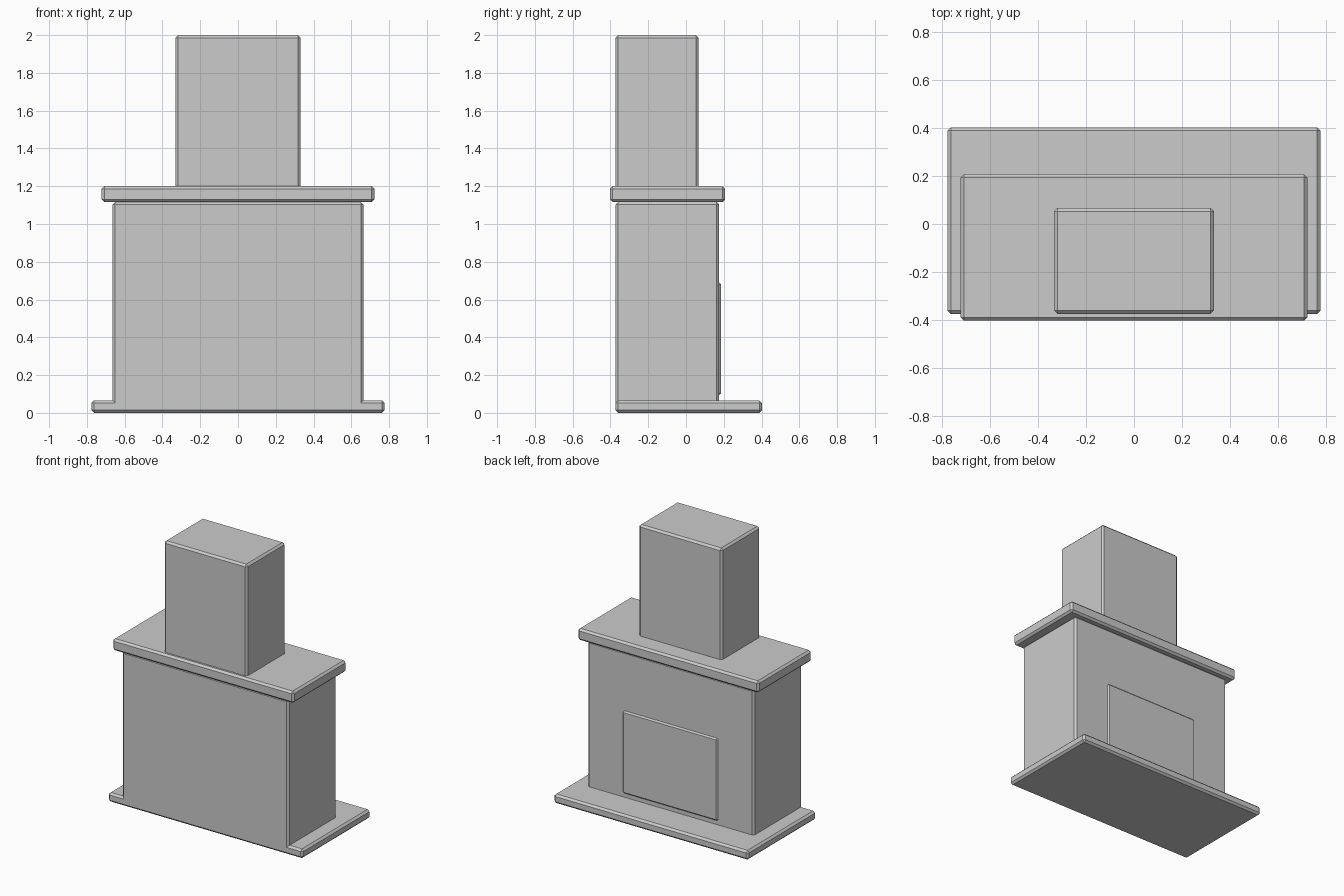
import bpy

if "Cube" in bpy.data.objects:
    bpy.data.objects.remove(bpy.data.objects["Cube"])


def slab(name, x_half, y_min, y_max, z_min, z_max, bevel=0.014):
    """Box centred on x with a single-segment chamfer on every edge."""
    bpy.ops.mesh.primitive_cube_add(
        size=1, location=(0, (y_min + y_max) / 2, (z_min + z_max) / 2))
    ob = bpy.context.object
    ob.name = name
    ob.scale = (2 * x_half, y_max - y_min, z_max - z_min)
    bpy.ops.object.transform_apply(location=False, rotation=False, scale=True)
    mod = ob.modifiers.new("chamfer", 'BEVEL')
    mod.width = bevel
    mod.segments = 1
    mod.limit_method = 'ANGLE'
    return ob


# Floor slab, reaching out in front of the firebox panel
slab("hearth", 0.776, -0.374, 0.402, 0.0, 0.066)
# Main body, sunk into the hearth
slab("body", 0.664, -0.374, 0.176, 0.0, 1.116)
# Thin raised panel on the hearth side
slab("firebox_panel", 0.38, 0.10, 0.186, 0.095, 0.69, 0.01)
# Overhanging shelf
slab("mantel", 0.722, -0.402, 0.207, 1.116, 1.20)
# Chimney block, sunk into the shelf
slab("chimney", 0.332, -0.374, 0.067, 1.14, 2.0)
